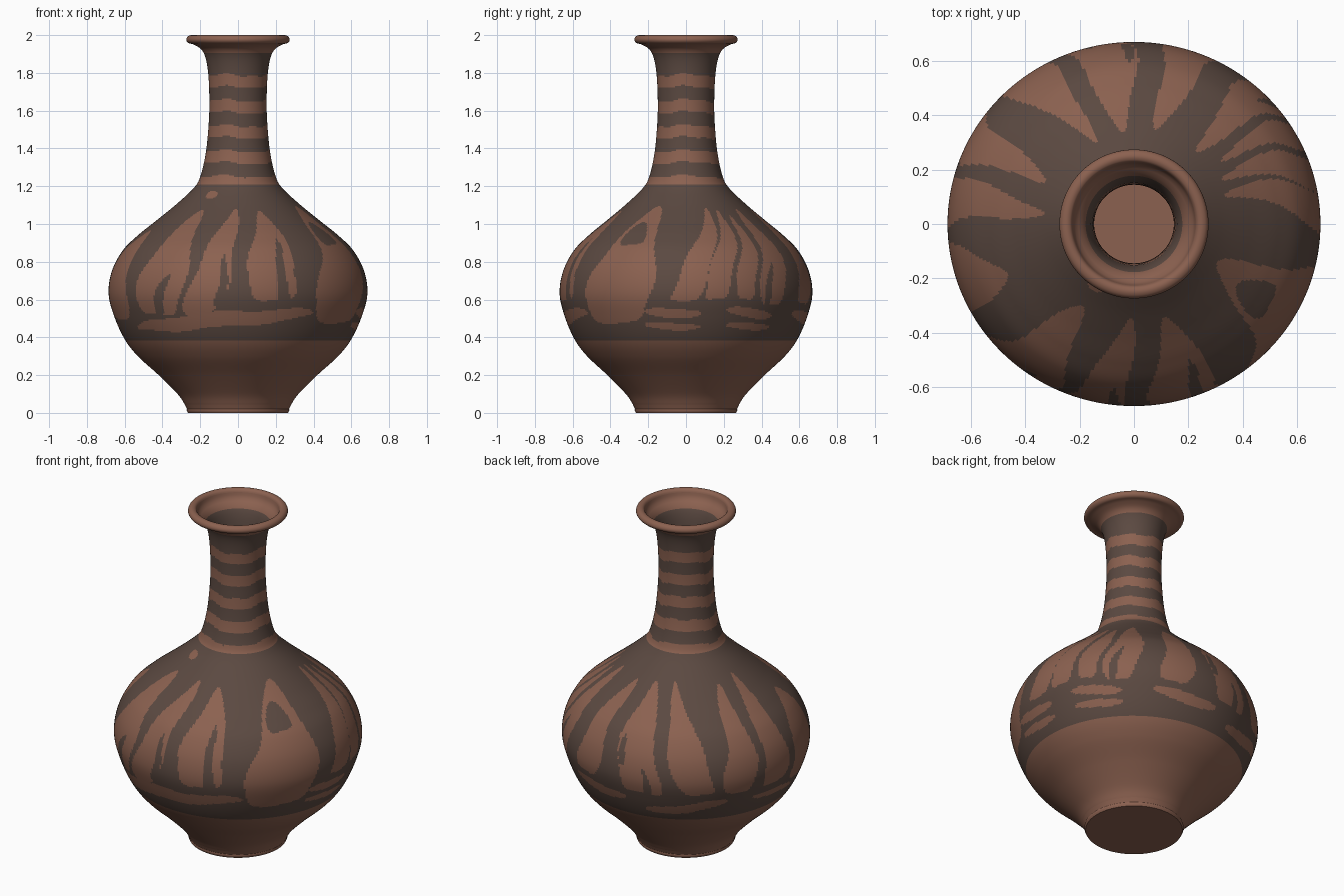
import bpy
import bmesh
import math
from mathutils import Vector

cube = bpy.data.objects.get("Cube")
if cube:
    bpy.data.objects.remove(cube, do_unlink=True)

COLUMNS = 360


def make_material(name, colour):
    mat = bpy.data.materials.new(name)
    mat.use_nodes = True
    mat.diffuse_color = colour
    mat.node_tree.nodes["Principled BSDF"].inputs["Base Color"].default_value = colour
    return mat


clay = make_material("red_brown_clay", (0.26, 0.12, 0.08, 1))
glaze = make_material("dark_brown_glaze", (0.105, 0.067, 0.053, 1))

# Unglazed petals: foot angle, tip angle, foot height, tip height, half width
# (degrees from the front, heights in hundredths)
PETALS = [
    (-74, -70, 50, 97, 13), (-41, -32, 52, 108, 13), (-18, -3, 52, 108, 9),
    (16, 18, 60, 107, 12), (54, 64, 48, 109, 18), (88, 108, 60, 108, 7),
    (102, 118, 60, 107, 6), (117, 127, 60, 105, 5), (133, 140, 58, 108, 8),
    (160, 166, 58, 108, 8), (193, 186, 55, 108, 11), (222, 206, 56, 110, 9),
    (241, 244, 55, 108, 8), (262, 262, 55, 110, 8),
]
# Glazed slits inside the petals, same layout
SLITS = [
    (-40, -34, 52, 74, 3), (-9, -6, 56, 84, 2), (20, 22, 58, 78, 3),
    (22, 21, 74, 92, 2), (60, 60, 89, 101, 8), (130, 134, 58, 80, 2),
    (182, 183, 70, 86, 2), (196, 194, 52, 70, 2),
]
# Horizontal brush gaps: start angle, end angle, start height, end height, half height
STROKES = [
    (-58, 36, 45, 53, 4), (72, 97, 53, 53, 2.5), (70, 98, 46, 46, 2),
    (108, 133, 54, 52, 2.5), (110, 133, 46, 46, 2), (150, 185, 52, 50, 3),
    (195, 235, 44, 50, 3), (250, 280, 50, 46, 2), (-40, -26, 116, 116, 2),
]


def turn(a, b):
    return (a - b + 180) % 360 - 180


def in_leaf(leaf, angle, height):
    foot, tip, low, high, width = leaf
    t = (height - low) / (high - low)
    if not 0 < t < 1:
        return False
    shape = 1.4 * math.sqrt(1 - t) * t ** 0.15
    return abs(turn(angle, foot + (tip - foot) * t)) < width * shape


def in_stroke(stroke, angle, height):
    start, end, low, high, thick = stroke
    t = turn(angle, start) / (end - start)
    if not 0 < t < 1:
        return False
    middle = low + (high - low) * t
    return abs(height - middle) < thick * (4 * t * (1 - t)) ** 0.4


def is_glazed(co):
    """Decide from position whether the surface is covered in dark glaze."""
    angle = math.degrees(math.atan2(co.x, -co.y))
    a = math.radians(angle)
    z = co.z
    if z < 0.382 or z > 1.905:
        return False
    if z > 1.21:
        # Wavy hand-painted neck rings
        z += 0.007 * math.sin(3 * a) + 0.004 * math.sin(7 * a + 1)
        return z > 1.79 or 0.2 < (z - 1.225) / 0.134 % 1 < 0.73
    height = 100 * z + 0.7 * math.sin(9 * a)
    angle += 1.3 * math.sin(height / 6 + 4 * a)
    if any(in_stroke(s, angle, height) for s in STROKES):
        return False
    if any(in_leaf(s, angle, height) for s in SLITS):
        return True
    return not any(in_leaf(p, angle, height) for p in PETALS)


def smooth_profile(points, step):
    """Catmull-Rom curve through (radius, height) points."""
    pts = [Vector(p) for p in points]
    pts = [pts[0]] + pts + [pts[-1]]
    out = []
    for a, b, c, d in zip(pts, pts[1:], pts[2:], pts[3:]):
        count = max(2, math.ceil((c - b).length / step))
        for i in range(count):
            t = i / count
            out.append(b + (c - a) * t / 2
                       + (a - 2.5 * b + 2 * c - d / 2) * t * t
                       + (1.5 * (b - c) + (d - a) / 2) * t ** 3)
    return out + [pts[-1]]


def lathe(name, points, step):
    bm = bmesh.new()
    rings = []
    for r, z in smooth_profile(points, step):
        depth = 1 - 0.028 * math.sin(math.pi * min(z, 2) / 2)
        ring = []
        for i in range(COLUMNS):
            a = math.tau * i / COLUMNS
            ring.append(bm.verts.new((r * math.cos(a), r * depth * math.sin(a), z)))
        rings.append(ring)
    for low, high in zip(rings, rings[1:]):
        for i in range(COLUMNS):
            j = (i + 1) % COLUMNS
            bm.faces.new((low[i], low[j], high[j], high[i]))
    return bm, rings


def finish(name, bm):
    for face in bm.faces:
        face.material_index = int(is_glazed(face.calc_center_median()))
    mesh = bpy.data.meshes.new(name)
    bm.to_mesh(mesh)
    bm.free()
    mesh.materials.append(clay)
    mesh.materials.append(glaze)
    obj = bpy.data.objects.new(name, mesh)
    bpy.context.collection.objects.link(obj)
    bpy.ops.object.select_all(action="DESELECT")
    obj.select_set(True)
    bpy.context.view_layer.objects.active = obj
    bpy.ops.object.shade_smooth_by_angle(angle=math.radians(40))


# Outer wall with foot, belly, neck and rolled lip
wall = [
    (0.265, 0), (0.272, 0.015), (0.27, 0.025), (0.282, 0.045), (0.32, 0.1),
    (0.42, 0.2), (0.53, 0.3), (0.6, 0.39), (0.655, 0.51), (0.685, 0.63),
    (0.668, 0.75), (0.61, 0.86), (0.53, 0.94), (0.43, 1.02), (0.32, 1.11),
    (0.235, 1.19), (0.2, 1.25), (0.17, 1.38), (0.154, 1.55), (0.152, 1.68),
    (0.158, 1.8), (0.172, 1.88), (0.195, 1.925), (0.235, 1.95),
    (0.263, 1.958), (0.274, 1.975), (0.266, 1.993), (0.248, 2),
    (0.232, 1.994), (0.226, 1.982),
]
bm, rings = lathe("vase_body", wall, 0.0085)
bm.faces.new(list(reversed(rings[0])))
finish("vase_body", bm)

# Thin inner lining, from the lip down to the floor
lining = [(r - 0.005, z) for r, z in wall[4:23]]
lining = [(0.27, 0.02)] + lining + [(0.216, 1.95), (0.226, 1.982)]
bm, rings = lathe("vase_lining", lining, 0.05)
bm.faces.new(list(reversed(rings[0])))
bmesh.ops.reverse_faces(bm, faces=bm.faces[:])
finish("vase_lining", bm)
